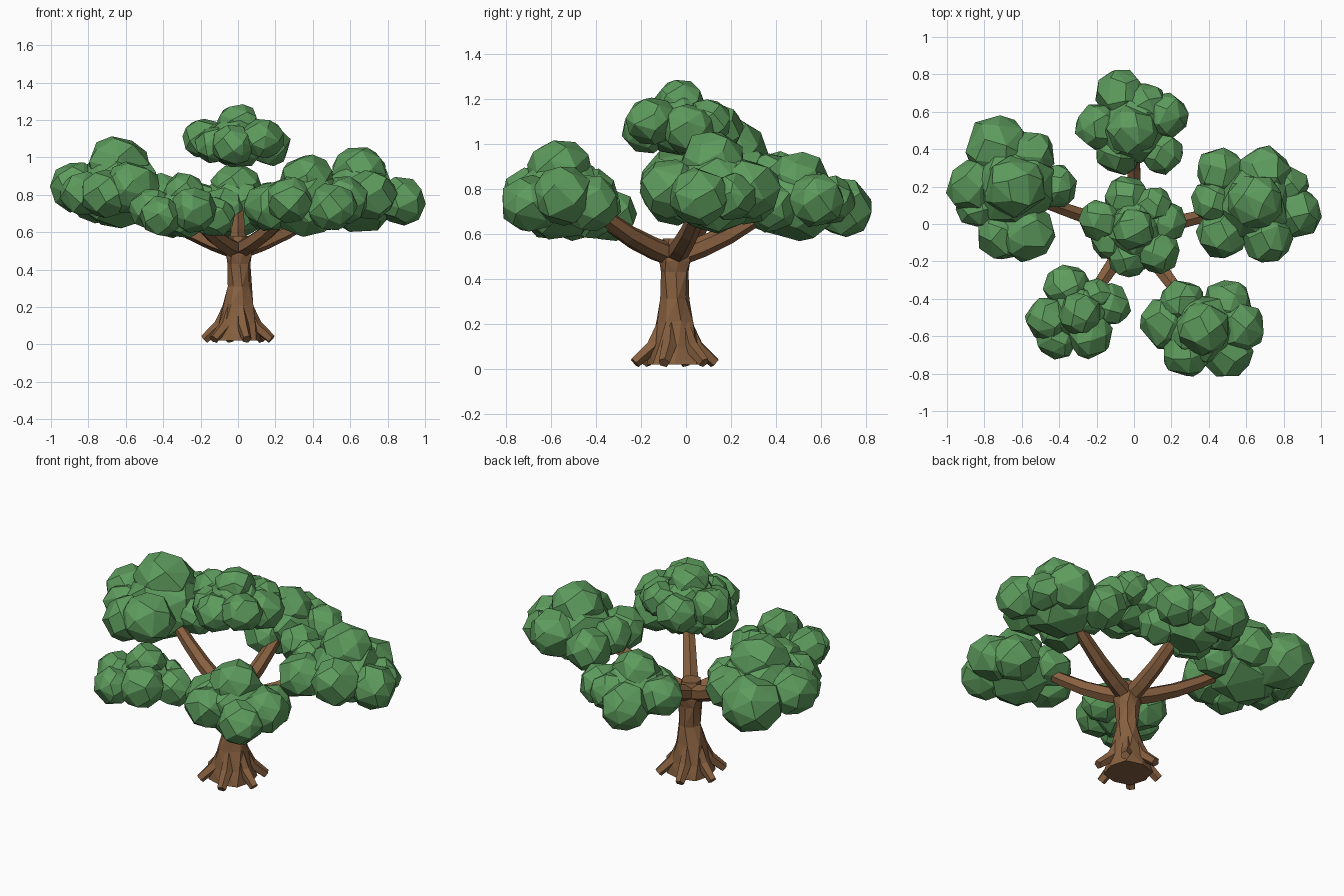
import bpy, bmesh, math, random
from mathutils import Vector

random.seed(4)
if "Cube" in bpy.data.objects:
    bpy.data.objects.remove(bpy.data.objects["Cube"], do_unlink=True)


def material(name, color):
    mat = bpy.data.materials.new(name)
    mat.use_nodes = True
    mat.diffuse_color = color
    mat.node_tree.nodes["Principled BSDF"].inputs["Base Color"].default_value = color
    return mat


leaf_green = material("leaf green", (0.11, 0.33, 0.11, 1))
bark_brown = material("bark brown", (0.24, 0.115, 0.05, 1))


def finish(name, bm, mat):
    bmesh.ops.recalc_face_normals(bm, faces=bm.faces)
    mesh = bpy.data.meshes.new(name)
    bm.to_mesh(mesh)
    bm.free()
    mesh.materials.append(mat)
    obj = bpy.data.objects.new(name, mesh)
    bpy.context.collection.objects.link(obj)
    return obj


def skin_rings(bm, rings):
    """Join equal rings of vertices into a closed tube."""
    for low, high in zip(rings, rings[1:]):
        count = len(low)
        for i in range(count):
            j = (i + 1) % count
            bm.faces.new((low[i], low[j], high[j], high[i]))
    bm.faces.new(rings[0])
    bm.faces.new(rings[-1])


def limb(name, path, radii, sides=6):
    """Tapered faceted tube along a path."""
    bm = bmesh.new()
    points = [Vector(p) for p in path]
    rings = []
    for k, point in enumerate(points):
        ahead = points[min(k + 1, len(points) - 1)]
        behind = points[max(k - 1, 0)]
        along = (ahead - behind).normalized()
        side = along.cross(Vector((0, 0, 1))).normalized()
        up = side.cross(along)
        ring = []
        for i in range(sides):
            a = math.tau * (i + 0.5) / sides
            ring.append(bm.verts.new(point + radii[k] * (side * math.cos(a) + up * math.sin(a))))
        rings.append(ring)
    skin_rings(bm, rings)
    return finish(name, bm, bark_brown)


def trunk(name, sections, center_y, sides=8):
    """Twisting trunk from (height, radius, x offset, twist in degrees) sections."""
    bm = bmesh.new()
    rings = []
    for z, radius, x, twist in sections:
        ring = []
        for i in range(sides):
            a = math.tau * i / sides + math.radians(twist)
            r = radius * (1.06 if i % 2 else 0.96)
            ring.append(bm.verts.new((x + r * math.cos(a), center_y + r * math.sin(a), z)))
        rings.append(ring)
    skin_rings(bm, rings)
    bmesh.ops.triangulate(bm, faces=[f for f in bm.faces if len(f.verts) == 4])
    return finish(name, bm, bark_brown)


def boulder(bm, center, radius, corners=26):
    """Irregular faceted lump: the hull of points spread over a slightly flat ball."""
    spin = random.uniform(0, math.tau)
    verts = []
    for i in range(corners):
        h = 1 - 2 * (i + 0.5) / corners
        a = spin + i * math.pi * (3 - math.sqrt(5)) + random.uniform(-0.25, 0.25)
        w = math.sqrt(1 - h * h)
        p = Vector((w * math.cos(a), w * math.sin(a), h * 0.95))
        verts.append(bm.verts.new(Vector(center) + p * radius * random.uniform(1.03, 1.1)))
    bmesh.ops.convex_hull(bm, input=verts)


def foliage(name, base_z, top_z, crown, lumps):
    """Cluster of faceted lumps (x, y, radius) around a core, with a crown lump."""
    bm = bmesh.new()
    cx, cy, cr = crown
    boulder(bm, (cx, cy, base_z + 0.01), cr * 1.35)
    boulder(bm, (cx, cy, top_z - cr), cr)
    for k, (x, y, r) in enumerate(lumps):
        boulder(bm, (x, y, base_z + (0.02 if k % 2 else -0.015)), r)
    bmesh.ops.dissolve_limit(bm, angle_limit=math.radians(9), verts=bm.verts, edges=bm.edges)
    return finish(name, bm, leaf_green)


# Trunk with flared foot, narrow waist and collar
CENTER_Y = -0.05
trunk("trunk", [(0.02, 0.13, 0, 0), (0.1, 0.11, 0, 8), (0.21, 0.085, 0, 20),
                (0.31, 0.062, 0.01, 55), (0.43, 0.064, 0.005, 95),
                (0.48, 0.074, 0.005, 105), (0.58, 0.055, 0, 110)], CENTER_Y)

# Roots spreading around the foot
for k in range(6):
    a = math.radians(45 + 60 * k)
    path = [(r * math.cos(a), CENTER_Y + r * math.sin(a), z)
            for r, z in ((0.06, 0.21), (0.1, 0.1), (0.185, 0.027))]
    limb(f"root_{k + 1}", path, (0.02, 0.034, 0.026), 5)

# Branches rising in a shallow curve into the side clusters
branch_tips = {
    "right": (-0.52, 0.13, 0.77), "left": (0.52, 0.08, 0.77), "back": (0.0, 0.42, 0.75),
    "front_right": (-0.25, -0.42, 0.71), "front_left": (0.3, -0.45, 0.75),
}
for label, tip in branch_tips.items():
    start = Vector((0, CENTER_Y, 0.5))
    end = Vector(tip)
    path = []
    for k in range(5):
        t = k / 4
        p = start.lerp(end, t)
        p.z -= 0.03 * math.sin(math.pi * t)
        path.append(p)
    limb(f"{label}_branch", path, (0.05, 0.047, 0.043, 0.038, 0.032))

# Foliage clusters
foliage("right_foliage", 0.82, 1.12, (-0.64, 0.2, 0.16), [
    (-0.73, 0.41, 0.165), (-0.86, 0.2, 0.14), (-0.71, -0.06, 0.13),
    (-0.57, -0.05, 0.145), (-0.42, 0.2, 0.115), (-0.55, 0.37, 0.125), (-0.83, 0.1, 0.12)])
foliage("left_foliage", 0.78, 1.06, (0.65, 0.12, 0.145), [
    (0.46, 0.28, 0.125), (0.7, 0.27, 0.14), (0.87, 0.06, 0.13),
    (0.71, -0.07, 0.135), (0.47, -0.05, 0.13), (0.42, 0.12, 0.11), (0.82, 0.2, 0.11)])
foliage("back_foliage", 0.73, 0.97, (-0.01, 0.5, 0.13), [
    (-0.07, 0.69, 0.135), (0.17, 0.58, 0.12), (0.15, 0.38, 0.11),
    (-0.19, 0.52, 0.12), (-0.08, 0.39, 0.125), (0.06, 0.64, 0.11)])
foliage("front_right_foliage", 0.7, 0.92, (-0.29, -0.48, 0.11), [
    (-0.36, -0.34, 0.12), (-0.46, -0.51, 0.115), (-0.41, -0.61, 0.11),
    (-0.24, -0.59, 0.125), (-0.13, -0.43, 0.11), (-0.2, -0.38, 0.09)])
foliage("front_left_foliage", 0.75, 1.02, (0.37, -0.56, 0.14), [
    (0.17, -0.53, 0.135), (0.28, -0.69, 0.125), (0.5, -0.69, 0.13),
    (0.56, -0.55, 0.135), (0.5, -0.43, 0.13), (0.26, -0.42, 0.12)])
foliage("top_foliage", 1.08, 1.29, (0.0, -0.03, 0.11), [
    (-0.04, 0.14, 0.115), (-0.18, 0.02, 0.11), (-0.03, -0.17, 0.11),
    (0.13, -0.15, 0.11), (0.16, 0.01, 0.115), (0.1, 0.1, 0.1), (-0.13, -0.09, 0.1)])
